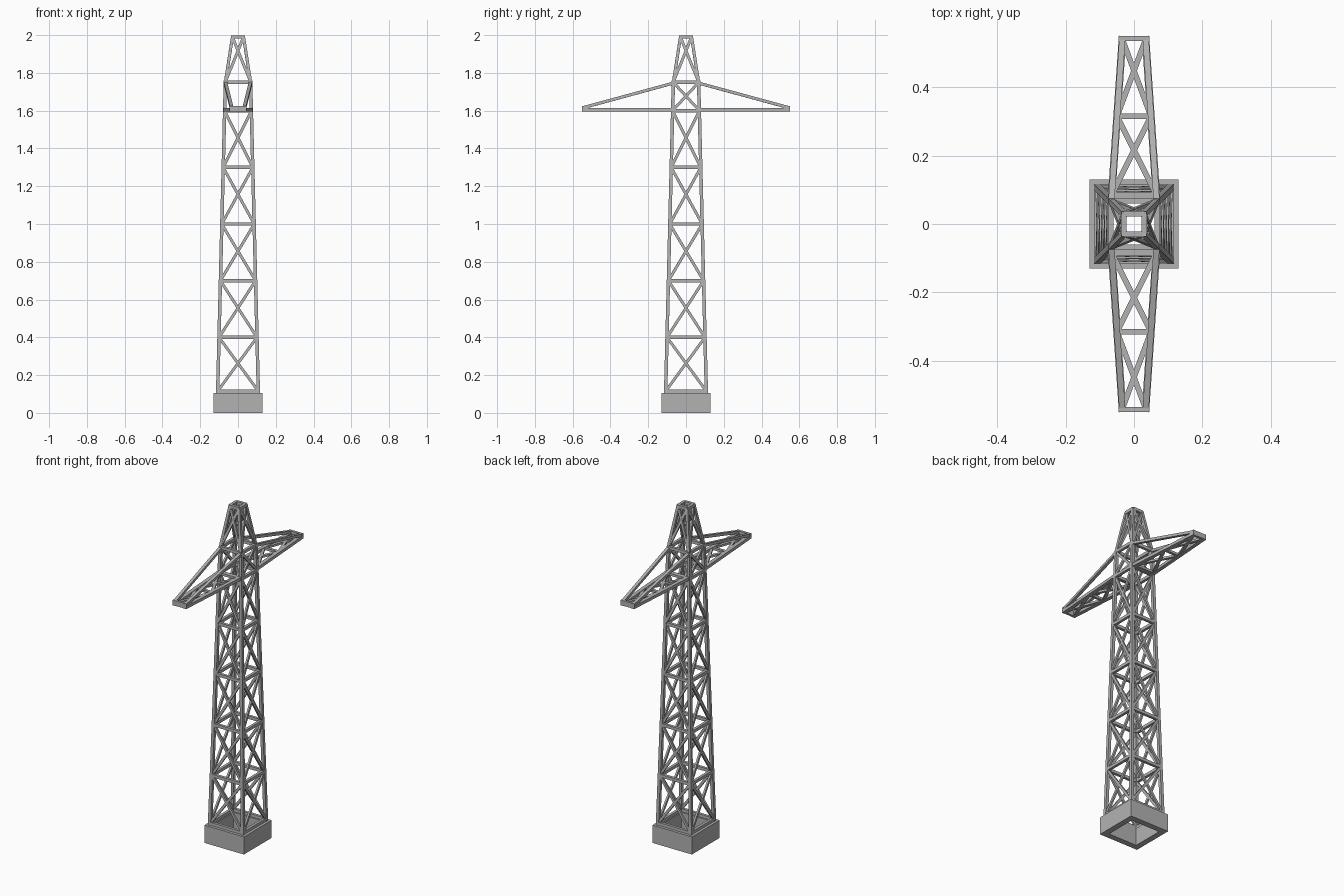
import bpy, bmesh
from mathutils import Vector, Matrix

cube = bpy.data.objects.get("Cube")
if cube:
    bpy.data.objects.remove(cube, do_unlink=True)

steel = bpy.data.materials.new("steel_grey")
steel.use_nodes = True
GREY = (0.45, 0.45, 0.45, 1)
steel.diffuse_color = GREY
steel.node_tree.nodes["Principled BSDF"].inputs["Base Color"].default_value = GREY


def bar(bm, a, b, width, depth, facing):
    """Box beam from a to b; depth is measured along the facing direction."""
    a, b = Vector(a), Vector(b)
    along = (b - a).normalized()
    side = along.cross(Vector(facing)).normalized()
    out = side.cross(along)
    m = Matrix((side * width, out * depth, b - a)).transposed().to_4x4()
    m.translation = (a + b) / 2
    bmesh.ops.create_cube(bm, size=1, matrix=m)


def finish(bm, name):
    bmesh.ops.recalc_face_normals(bm, faces=bm.faces)
    mesh = bpy.data.meshes.new(name)
    bm.to_mesh(mesh)
    bm.free()
    mesh.materials.append(steel)
    obj = bpy.data.objects.new(name, mesh)
    bpy.context.collection.objects.link(obj)
    return obj


def half(z):
    """Distance of the leg centre line from the tower axis."""
    if z <= 1.75:
        return 0.108 - 0.0245 * (z - 0.1)
    return 0.0676 - 0.159 * (z - 1.75)


def corner(i, z):
    sx, sy = ((-1, -1), (1, -1), (1, 1), (-1, 1))[i % 4]
    return Vector((sx * half(z), sy * half(z), z))


NORMALS = ((0, -1, 0), (1, 0, 0), (0, 1, 0), (-1, 0, 0))
LEVELS = (0.115, 0.4, 0.7, 1.0, 1.3, 1.6, 1.75, 1.99)

# Hollow square footing
bm = bmesh.new()
rings = []
for r, z in ((0.13, 0), (0.13, 0.105), (0.095, 0.105), (0.095, 0)):
    rings.append([bm.verts.new((x * r, y * r, z))
                  for x, y in ((-1, -1), (1, -1), (1, 1), (-1, 1))])
for k in range(4):
    lo, hi = rings[k], rings[(k + 1) % 4]
    for i in range(4):
        j = (i + 1) % 4
        bm.faces.new((lo[i], lo[j], hi[j], hi[i]))
finish(bm, "footing")

# Four corner legs, bent inward at the peak
bm = bmesh.new()
for i in range(4):
    bar(bm, corner(i, 0.08), corner(i, 1.755), 0.018, 0.018, NORMALS[i])
    bar(bm, corner(i, 1.745), corner(i, 1.995), 0.016, 0.016, NORMALS[i])
finish(bm, "legs")

# Horizontal frames at each level
bm = bmesh.new()
for z in LEVELS:
    for i in range(4):
        bar(bm, corner(i, z), corner(i + 1, z), 0.018, 0.016, NORMALS[i])
finish(bm, "horizontal_frames")

# Crossed braces on each face; the arm openings stay clear
bm = bmesh.new()
for z0, z1 in zip(LEVELS, LEVELS[1:]):
    for i in range(4):
        if z0 == 1.6 and i % 2 == 0:
            continue
        for p, q in ((i, i + 1), (i + 1, i)):
            bar(bm, corner(p, z0), corner(q, z1), 0.015, 0.011, NORMALS[i])
finish(bm, "cross_braces")

# Front and back arms
UP = (0, 0, 1)
ROOT, TIP = 0.075, 0.54


def chord(side, y, s):
    t = (y - ROOT) / (TIP - ROOT)
    return Vector((side * (0.066 - 0.032 * t), s * y, 1.604))


for s, label in ((-1, "front"), (1, "back")):
    bm = bmesh.new()
    for side in (-1, 1):
        bar(bm, chord(side, ROOT, s), chord(side, 0.55, s), 0.022, 0.018, UP)
        bar(bm, (side * 0.066, s * 0.07, 1.745),
            (side * 0.034, s * 0.545, 1.616), 0.018, 0.016, UP)
    for y in (0.085, 0.315):
        bar(bm, chord(-1, y, s), chord(1, y, s), 0.016, 0.014, UP)
    for y0, y1 in ((0.085, 0.315), (0.315, TIP)):
        for side in (-1, 1):
            bar(bm, chord(side, y0, s), chord(-side, y1, s), 0.016, 0.012, UP)
    bar(bm, (-0.045, s * 0.543, 1.611), (0.045, s * 0.543, 1.611), 0.014, 0.03, UP)
    finish(bm, label + "_arm")
